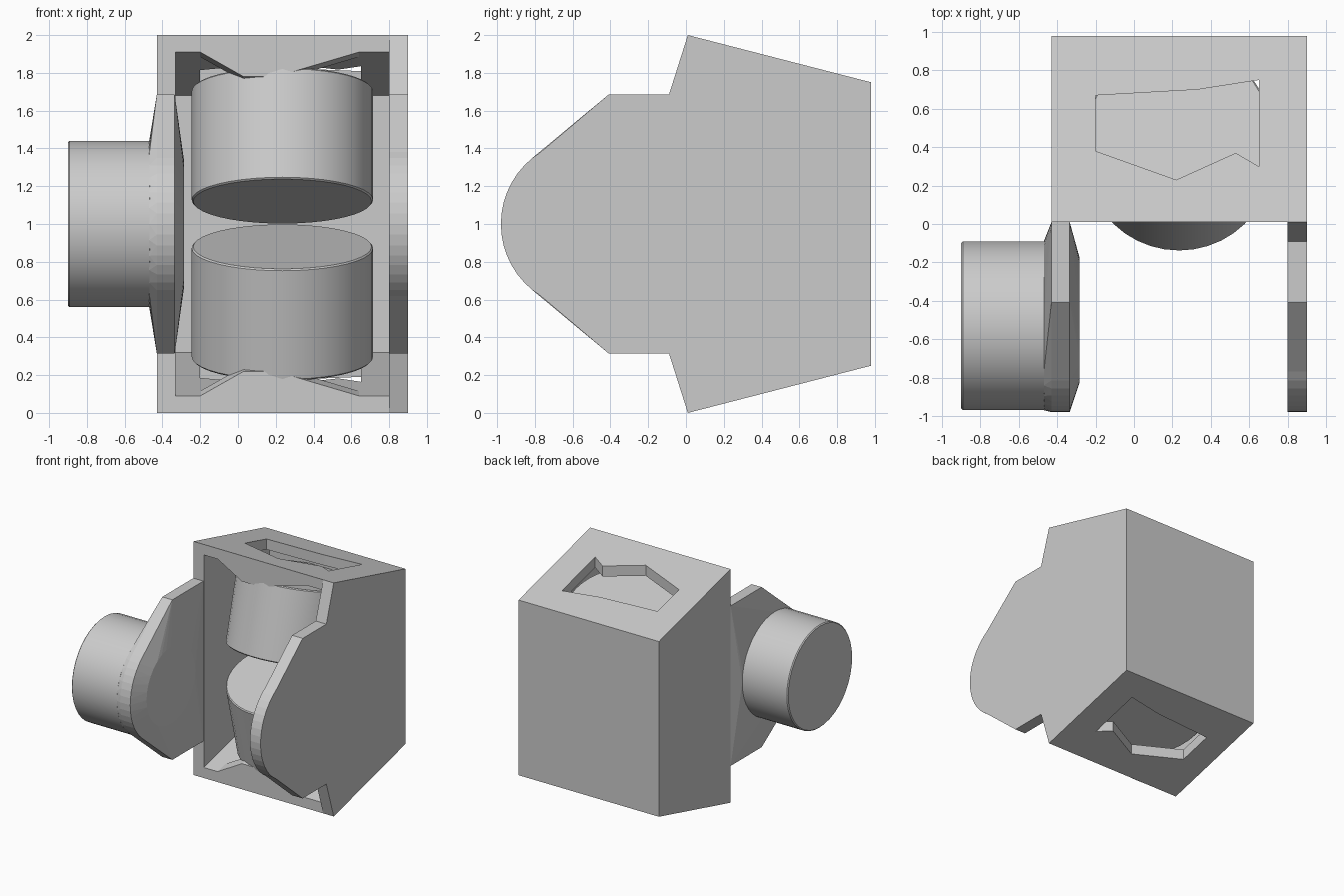
import bpy, bmesh, math
from mathutils import Matrix, Vector

if "Cube" in bpy.data.objects:
    bpy.data.objects.remove(bpy.data.objects["Cube"])

metal = bpy.data.materials.new("light grey metal")
metal.diffuse_color = (0.6, 0.6, 0.6, 1)
metal.use_nodes = True
metal.node_tree.nodes["Principled BSDF"].inputs["Base Color"].default_value = metal.diffuse_color

SLOPE = 0.25 / 0.97
X0, X1, WALL = -0.43, 0.90, 0.10
AXLE_Y, AXLE_R = -0.53, 0.45


def roof(y):
    """Height of the slanted top at depth y."""
    return 2 - SLOPE * (y - 0.01)


def finish(bm, name, smooth=False, flip=False):
    if flip:  # mirror about z = 1 for the lower half
        for v in bm.verts:
            v.co.z = 2 - v.co.z
    bmesh.ops.recalc_face_normals(bm, faces=bm.faces)
    mesh = bpy.data.meshes.new(name)
    bm.to_mesh(mesh)
    bm.free()
    ob = bpy.data.objects.new(name, mesh)
    bpy.context.collection.objects.link(ob)
    mesh.materials.append(metal)
    if smooth:
        bpy.ops.object.select_all(action='DESELECT')
        ob.select_set(True)
        bpy.context.view_layer.objects.active = ob
        bpy.ops.object.shade_smooth_by_angle(angle=math.radians(30))
    return ob


def prism(name, points, offset, flip=False):
    """Extrude a planar polygon by an offset vector."""
    bm = bmesh.new()
    face = bm.faces.new([bm.verts.new(p) for p in points])
    new = bmesh.ops.extrude_face_region(bm, geom=[face])["geom"]
    verts = [v for v in new if isinstance(v, bmesh.types.BMVert)]
    bmesh.ops.translate(bm, vec=offset, verts=verts)
    return finish(bm, name, flip=flip)


def cylinder(name, start, end, radius, flip=False):
    start, end = Vector(start), Vector(end)
    axis = end - start
    mat = Matrix.Translation((start + end) / 2) @ axis.to_track_quat('Z', 'Y').to_matrix().to_4x4()
    bm = bmesh.new()
    bmesh.ops.create_cone(bm, cap_ends=True, segments=40, radius1=radius,
                          radius2=radius, depth=axis.length, matrix=mat)
    rims = [e for e in bm.edges if e.calc_face_angle(0) > 1]
    bmesh.ops.bevel(bm, geom=rims, offset=0.008, segments=1, affect='EDGES')
    return finish(bm, name, smooth=True, flip=flip)


# Rounded arm nose, from upper to lower corner
arc = []
for i in range(17):
    a = math.radians(122 + 116 * i / 16)
    arc.append((AXLE_Y + AXLE_R * math.cos(a), 1 + AXLE_R * math.sin(a)))
nose = [(-0.41, 1.685)] + arc + [(-0.41, 0.315)]
back = [(0.01, 0), (0.98, 0.25), (0.98, 1.75), (0.01, 2)]

# Side walls: the right one carries a flat arm, the left one is plain
right = back + [(-0.09, 1.685)] + nose + [(-0.09, 0.315)]
prism("right_wall_with_arm", [(X1, y, z) for y, z in right], (-WALL, 0, 0))
prism("left_wall", [(X0, y, z) for y, z in back], (WALL, 0, 0))

# Back wall
zt = [(0.90, roof(0.90) - 0.09), (0.98, roof(0.98) - 0.09)]
prof = zt + [(y, 2 - z) for y, z in reversed(zt)]
prism("back_wall", [(X0 + WALL, y, z) for y, z in prof], (X1 - X0 - 2 * WALL, 0, 0))

# Left arm: outline swelling to round faces on both sides
bm = bmesh.new()
for x in (-0.43, -0.335):
    for y, z in [(0.01, 1.685)] + nose + [(0.01, 0.315)]:
        bm.verts.new((x, y, z))
for x, cy, r in ((-0.47, AXLE_Y, 0.44), (-0.285, -0.50, 0.33)):
    for i in range(32):
        a = math.tau * i / 32
        bm.verts.new((x, cy + r * math.cos(a), 1 + r * math.sin(a)))
bmesh.ops.convex_hull(bm, input=bm.verts[:])
bmesh.ops.dissolve_limit(bm, angle_limit=0.01, verts=bm.verts[:], edges=bm.edges[:])
finish(bm, "left_arm")

# Motor drum on the left arm
cylinder("side_motor", (-0.90, AXLE_Y, 1), (-0.46, AXLE_Y, 1), 0.44)

# Upper and lower halves
rim = [(X0 + WALL, 0.01), (X1 - WALL, 0.01), (X1 - WALL, 0.98), (X0 + WALL, 0.98)]
hole = [(-0.20, 0.38), (-0.20, 0.67), (0.33, 0.70), (0.65, 0.75),
        (0.65, 0.30), (0.53, 0.37), (0.22, 0.23)]
tilt = math.atan(SLOPE)
axis = Vector((0, math.sin(tilt), math.cos(tilt)))
for half, flip in (("upper", False), ("lower", True)):
    # Slanted plate with an irregular opening
    bm = bmesh.new()
    edges = []
    for loop in (rim, hole):
        vs = [bm.verts.new((x, y, 0)) for x, y in loop]
        edges += [bm.edges.new((vs[i - 1], vs[i])) for i in range(len(vs))]
    bmesh.ops.triangle_fill(bm, use_beauty=True, edges=edges, normal=(0, 0, 1))
    new = bmesh.ops.extrude_face_region(bm, geom=bm.faces[:])["geom"]
    bmesh.ops.translate(bm, vec=(0, 0, -0.09),
                        verts=[v for v in new if isinstance(v, bmesh.types.BMVert)])
    for v in bm.verts:
        v.co.z += roof(v.co.y)
    finish(bm, half + "_plate", flip=flip)

    # Lip hanging from the front of the plate
    lip = [(-0.20, 0.09), (0.03, 0.22), (0.20, 0.22), (0.64, 0.09)]
    prism(half + "_lip", [(x, 0.01, 2 - d) for x, d in lip],
          (0, 0.10, -0.10 * SLOPE), flip)

    # Tilted drum
    c = Vector((0.235, 0.325, 1.12))
    cylinder(half + "_drum", c, c + axis * 0.61, 0.48, flip)
